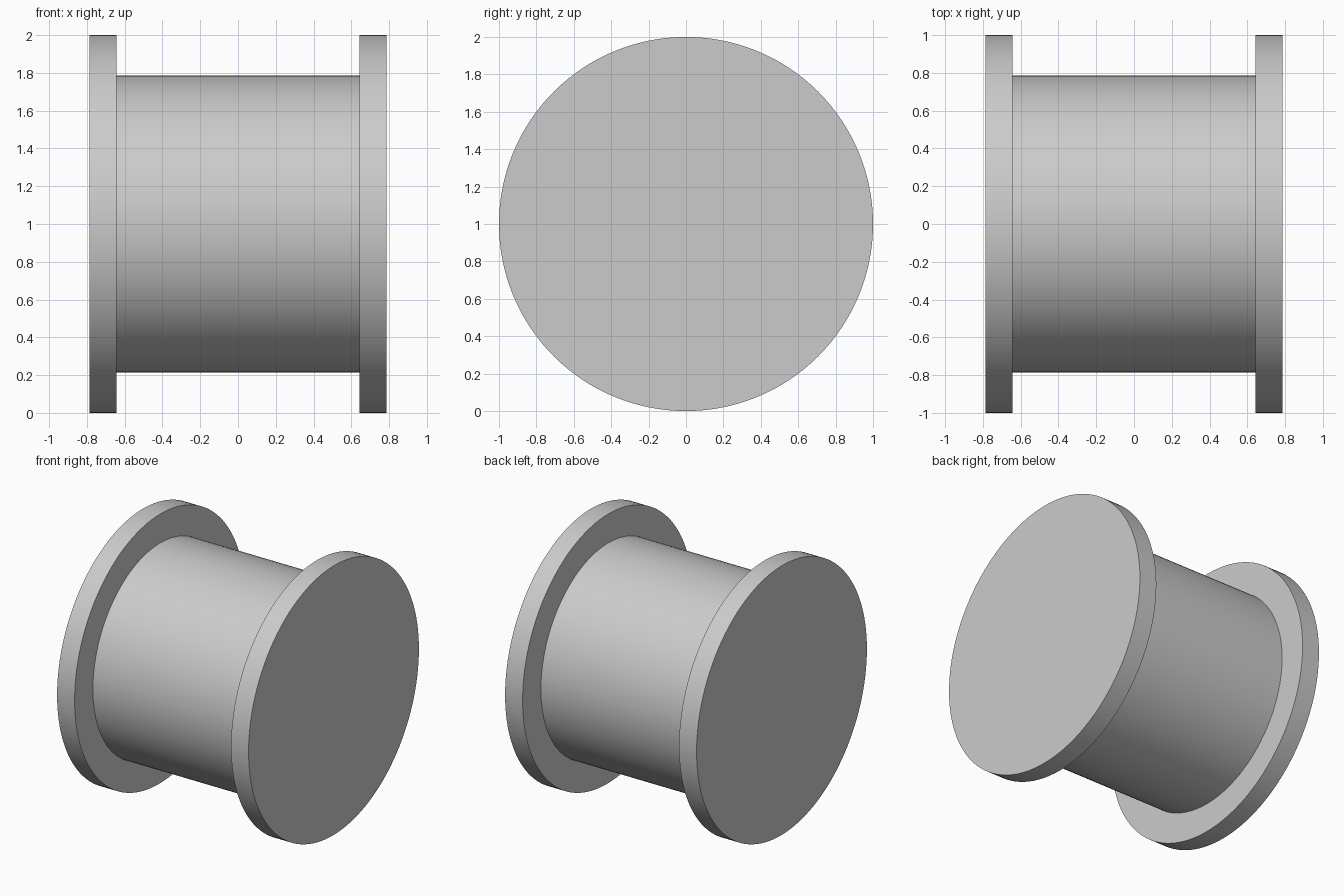
import bpy, math

if "Cube" in bpy.data.objects:
    bpy.data.objects.remove(bpy.data.objects["Cube"])

grey = bpy.data.materials.new("light_grey")
grey.diffuse_color = (0.6, 0.6, 0.6, 1)
grey.use_nodes = True
grey.node_tree.nodes["Principled BSDF"].inputs["Base Color"].default_value = grey.diffuse_color


def disc(name, radius, x0, x1):
    """Smooth cylinder lying along x, between x0 and x1."""
    bpy.ops.mesh.primitive_cylinder_add(
        vertices=128, radius=radius, depth=x1 - x0,
        location=((x0 + x1) / 2, 0, 1), rotation=(0, math.pi / 2, 0))
    ob = bpy.context.object
    ob.name = name
    ob.data.materials.append(grey)
    bpy.ops.object.shade_smooth_by_angle(angle=math.radians(30))
    return ob


INNER, OUTER = 0.643, 0.787

# Central drum
disc("drum", 0.785, -INNER, INNER)

# End flanges
disc("left_flange", 1.0, -OUTER, -INNER)
disc("right_flange", 1.0, INNER, OUTER)
